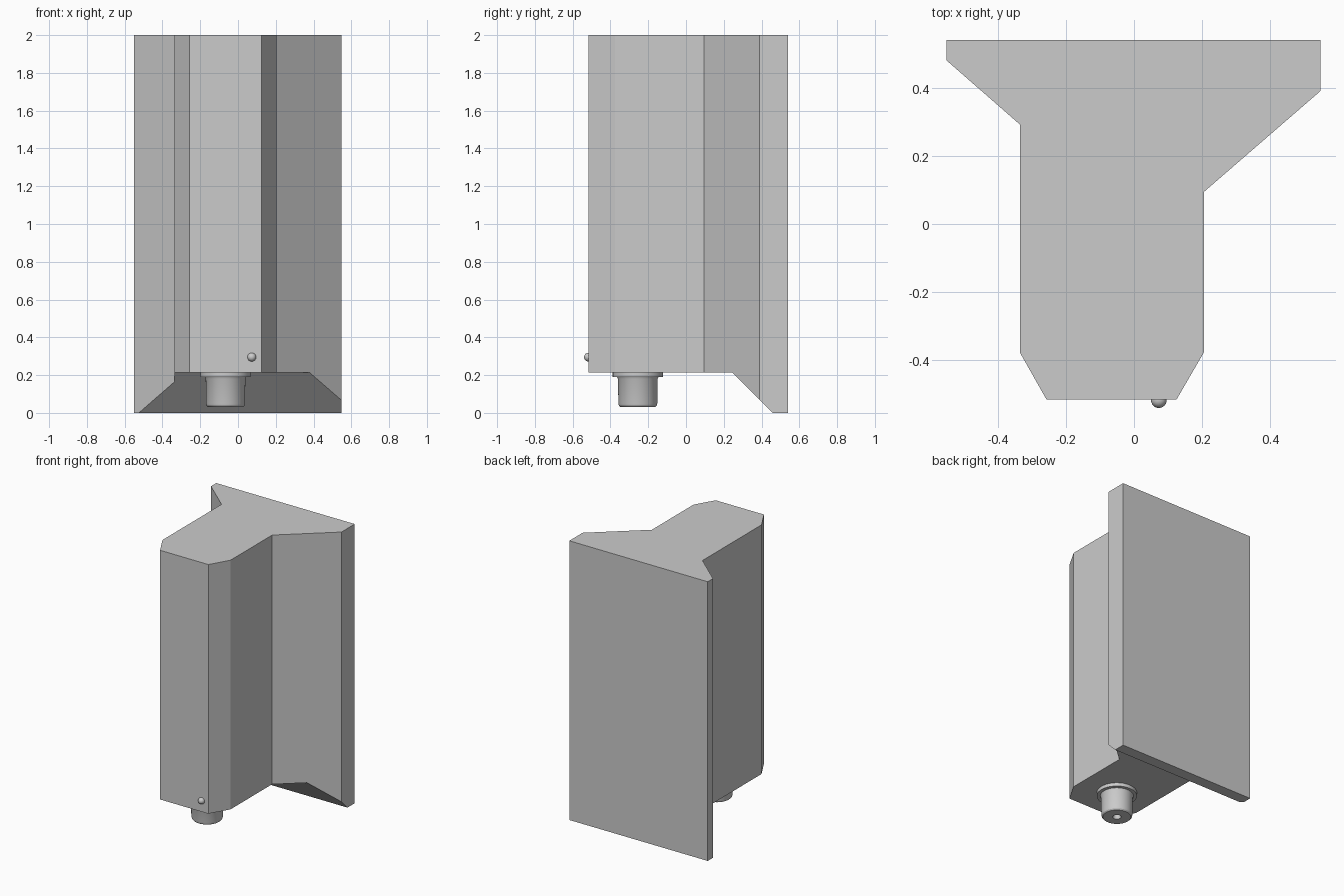
import bpy
import bmesh
import math

cube = bpy.data.objects.get("Cube")
if cube:
    bpy.data.objects.remove(cube, do_unlink=True)

grey = bpy.data.materials.new("machine_grey")
grey.use_nodes = True
colour = (0.6, 0.6, 0.6, 1)
grey.diffuse_color = colour
grey.node_tree.nodes["Principled BSDF"].inputs["Base Color"].default_value = colour


def add_object(name, bm):
    bmesh.ops.recalc_face_normals(bm, faces=bm.faces)
    mesh = bpy.data.meshes.new(name)
    bm.to_mesh(mesh)
    bm.free()
    mesh.materials.append(grey)
    obj = bpy.data.objects.new(name, mesh)
    bpy.context.collection.objects.link(obj)
    return obj


def prism(name, points, direction):
    bm = bmesh.new()
    face = bm.faces.new([bm.verts.new(p) for p in points])
    new = bmesh.ops.extrude_face_region(bm, geom=[face])["geom"]
    verts = [g for g in new if isinstance(g, bmesh.types.BMVert)]
    bmesh.ops.translate(bm, verts=verts, vec=direction)
    return add_object(name, bm)


def smooth(obj, degrees):
    bpy.ops.object.select_all(action="DESELECT")
    obj.select_set(True)
    bpy.context.view_layer.objects.active = obj
    bpy.ops.object.shade_smooth_by_angle(angle=math.radians(degrees))


def lathe(name, profile, location, steps=48):
    # Spin a radius/height profile around a vertical axis
    bm = bmesh.new()
    verts = [bm.verts.new((r, 0, z)) for r, z in profile]
    edges = [bm.edges.new(pair) for pair in zip(verts, verts[1:])]
    bmesh.ops.spin(bm, geom=verts + edges, axis=(0, 0, 1), cent=(0, 0, 0),
                   angle=math.tau, steps=steps)
    bmesh.ops.remove_doubles(bm, verts=bm.verts, dist=0.0002)
    obj = add_object(name, bm)
    obj.location = location
    smooth(obj, 30)
    return obj


# Column housing with a flared back
outline = [(-0.55, 0.54), (-0.55, 0.48), (-0.335, 0.292), (-0.335, -0.377),
           (-0.257, -0.515), (0.125, -0.515), (0.205, -0.377),
           (0.205, 0.094), (0.547, 0.39), (0.547, 0.54)]
housing = prism("housing", [(x, y, 0) for x, y in outline], (0, 0, 2))

# Raised underside that slopes down to the back plate
underside = [(-1, -0.5), (-1, 0.215), (0.243, 0.215), (0.458, 0), (0.958, -0.5)]
cutter = prism("underside_cutter", [(-1, y, z) for y, z in underside], (2, 0, 0))
cut = housing.modifiers.new("underside", "BOOLEAN")
cut.operation = "DIFFERENCE"
cut.solver = "EXACT"
cut.object = cutter
bpy.context.view_layer.objects.active = housing
bpy.ops.object.modifier_apply(modifier=cut.name)
bpy.data.objects.remove(cutter, do_unlink=True)

# Spindle nose with a flange, chamfered tip and centre bore
lathe("spindle", [(0, 0.22), (0.133, 0.22), (0.133, 0.19), (0.11, 0.19),
                  (0.105, 0.18), (0.103, 0.05), (0.1, 0.038), (0.092, 0.03),
                  (0.028, 0.03), (0.022, 0.06), (0, 0.075)],
      (-0.066, -0.255, 0))

# Small round knob on the front
bm = bmesh.new()
bmesh.ops.create_uvsphere(bm, u_segments=24, v_segments=12, radius=0.023)
knob = add_object("knob", bm)
knob.location = (0.073, -0.517, 0.295)
smooth(knob, 30)
